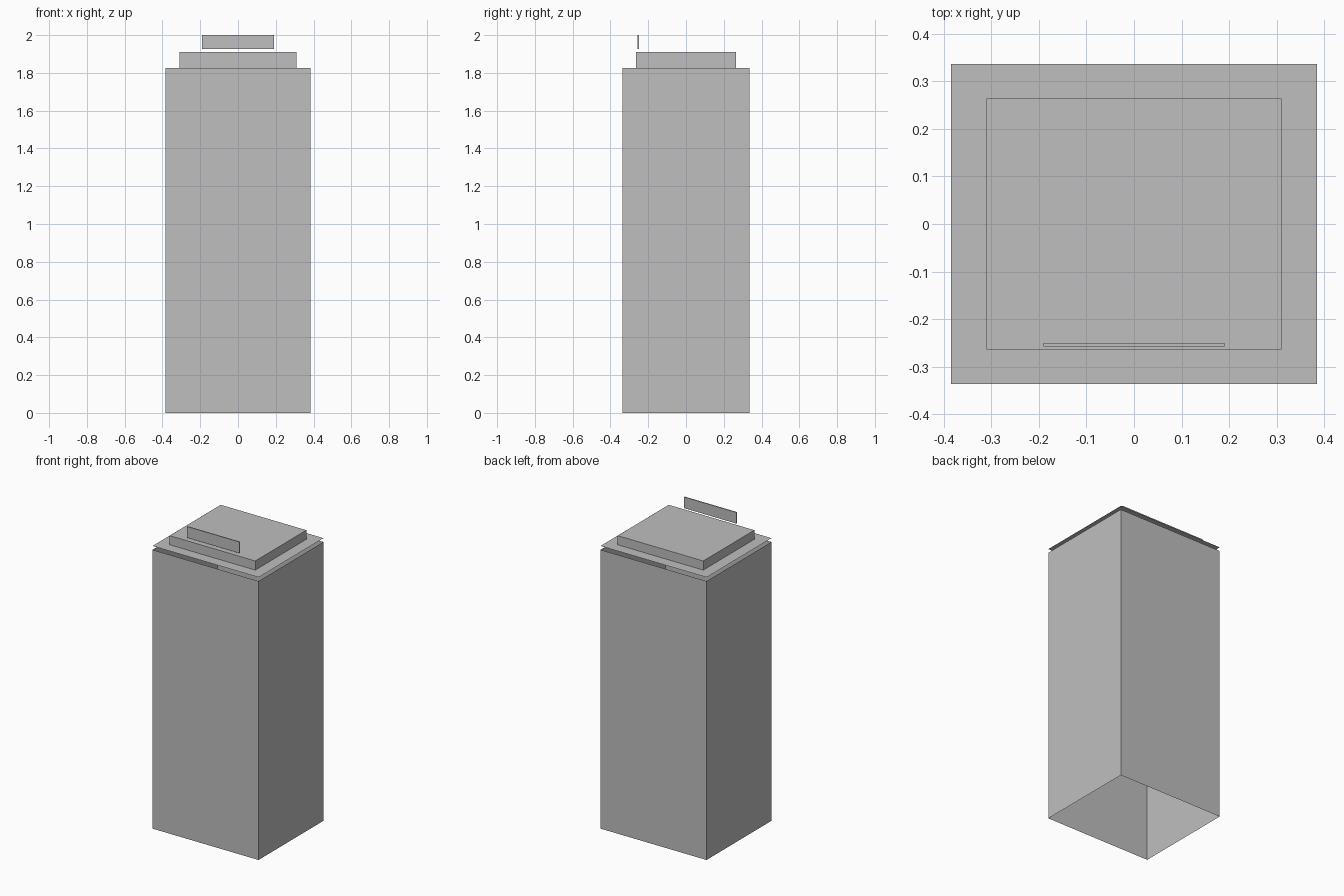
import bpy
import bmesh

old = bpy.data.objects.get("Cube")
if old:
    bpy.data.objects.remove(old, do_unlink=True)

GREY = (0.52, 0.52, 0.52, 1.0)
mat = bpy.data.materials.new("plain_grey")
mat.use_nodes = True
mat.diffuse_color = GREY
mat.node_tree.nodes["Principled BSDF"].inputs["Base Color"].default_value = GREY


def box(name, x, y, z, open_ends=False):
    """Box between (min, max) pairs; optionally without floor and ceiling."""
    bm = bmesh.new()
    bmesh.ops.create_cube(bm, size=1)
    for v in bm.verts:
        v.co = [pair[int(c > 0)] for pair, c in zip((x, y, z), v.co)]
    bm.normal_update()
    if open_ends:
        caps = [f for f in bm.faces if abs(f.normal.z) > 0.5]
        bmesh.ops.delete(bm, geom=caps, context='FACES_ONLY')
    return finish(name, bm)


def sheet(name, x, y, z):
    """Flat horizontal sheet without thickness."""
    bm = bmesh.new()
    bm.faces.new([bm.verts.new((a, b, z)) for a, b in
                  ((x[0], y[0]), (x[1], y[0]), (x[1], y[1]), (x[0], y[1]))])
    return finish(name, bm)


def finish(name, bm):
    mesh = bpy.data.meshes.new(name)
    bm.to_mesh(mesh)
    bm.free()
    mesh.materials.append(mat)
    obj = bpy.data.objects.new(name, mesh)
    bpy.context.collection.objects.link(obj)
    return obj


WIDTH = (-0.384, 0.384)
DEPTH = (-0.336, 0.336)

# Tall outer walls, open at the top and bottom
box("tower_walls", WIDTH, DEPTH, (0, 1.826), open_ends=True)

# Thin roof sheet hovering just above the walls
sheet("roof_sheet", WIDTH, DEPTH, 1.851)

# Raised block on the roof
box("roof_block", (-0.31, 0.31), (-0.264, 0.264), (1.826, 1.911))

# Thin upright panel above the front edge of the block
box("front_panel", (-0.19, 0.19), (-0.257, -0.25), (1.927, 2.0))
